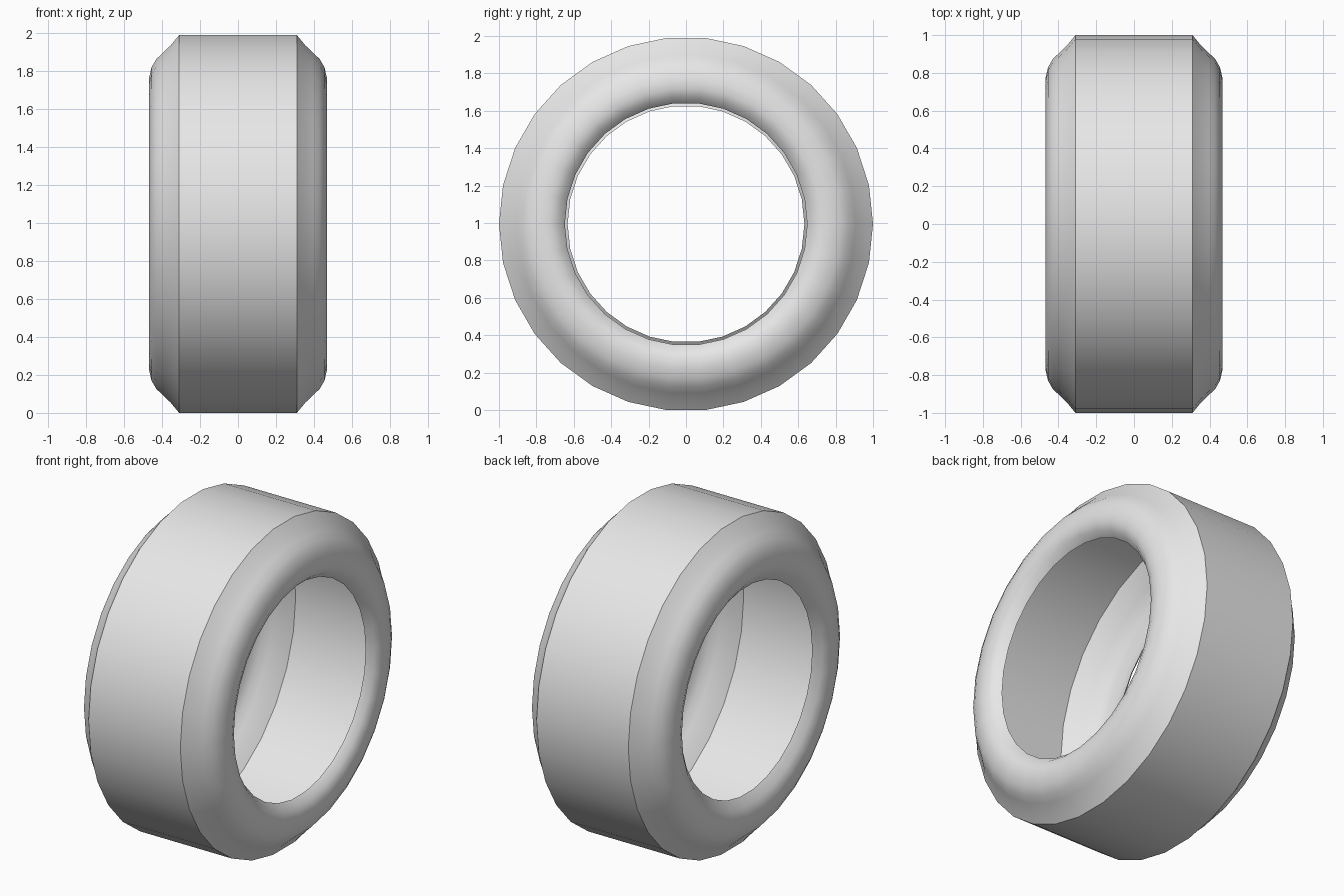
import bpy, bmesh
from math import radians
from mathutils import Matrix

SEGMENTS = 30
CENTRE_Z = 0.9945

cube = bpy.data.objects.get("Cube")
if cube:
    bpy.data.objects.remove(cube, do_unlink=True)

# Colour
grey = bpy.data.materials.new("light_grey")
grey.use_nodes = True
colour = (0.8, 0.8, 0.8, 1)
grey.diffuse_color = colour
grey.node_tree.nodes["Principled BSDF"].inputs["Base Color"].default_value = colour

# Sidewall section from tread edge to bead: (distance from middle, radius)
SIDEWALL = [(0.31, 1.0), (0.355, 0.945), (0.395, 0.907), (0.43, 0.873),
            (0.455, 0.83), (0.468, 0.775), (0.468, 0.725), (0.448, 0.68)]


def section(side, bead_radius):
    points = SIDEWALL + [(0.41, bead_radius)]
    return [(side * x, 0, r) for x, r in points]


# Open shell: one bead, across the tread, to the other bead
profile = section(-1, 0.633)[::-1] + section(1, 0.648)
bm = bmesh.new()
verts = [bm.verts.new(p) for p in profile]
edges = [bm.edges.new(pair) for pair in zip(verts, verts[1:])]

# Revolve around the axle, with a flat facet at the bottom
bmesh.ops.rotate(bm, verts=bm.verts, matrix=Matrix.Rotation(radians(180 / SEGMENTS), 3, "X"))
bmesh.ops.spin(bm, geom=verts + edges, axis=(1, 0, 0), cent=(0, 0, 0),
               angle=radians(360), steps=SEGMENTS, use_merge=True)
bmesh.ops.remove_doubles(bm, verts=bm.verts, dist=0.0005)
bmesh.ops.recalc_face_normals(bm, faces=bm.faces)
tread = max(bm.faces, key=lambda f: f.calc_area())
if tread.normal.dot(tread.calc_center_median()) < 0:
    bmesh.ops.reverse_faces(bm, faces=bm.faces)
bmesh.ops.translate(bm, verts=bm.verts, vec=(0, 0, CENTRE_Z))

mesh = bpy.data.meshes.new("tyre")
bm.to_mesh(mesh)
bm.free()
mesh.materials.append(grey)
tyre = bpy.data.objects.new("tyre", mesh)
bpy.context.collection.objects.link(tyre)

# Smooth shading with a crisp tread edge
bpy.ops.object.select_all(action="DESELECT")
tyre.select_set(True)
bpy.context.view_layer.objects.active = tyre
bpy.ops.object.shade_smooth_by_angle(angle=radians(40))
